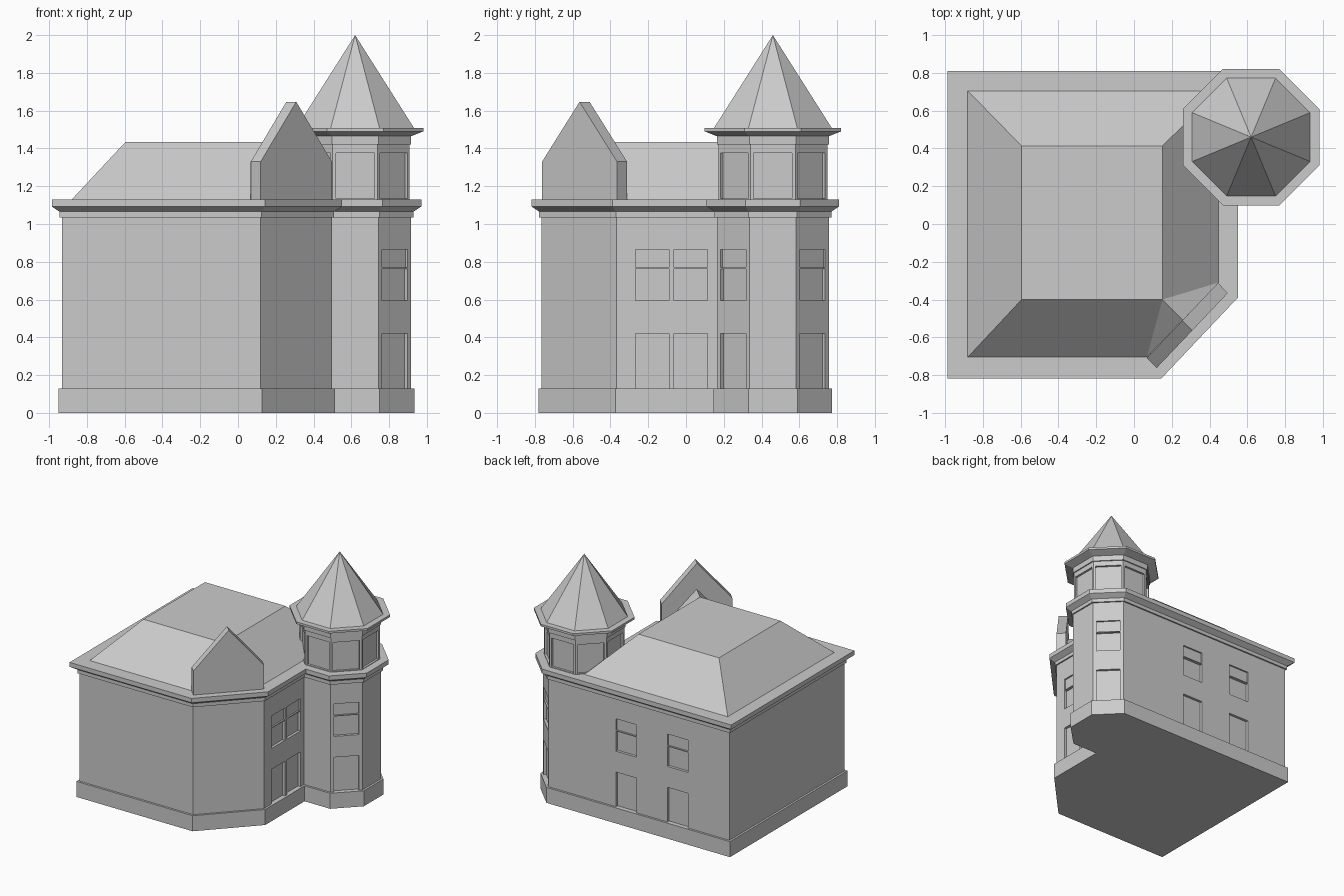
import bpy, bmesh
from math import cos, sin, pi, tan
from mathutils import Matrix, Vector

if "Cube" in bpy.data.objects:
    bpy.data.objects.remove(bpy.data.objects["Cube"])

TX, TY = 0.62, 0.46          # tower centre
APO = 0.297                  # tower wall apothem


def make(name, verts, faces):
    me = bpy.data.meshes.new(name)
    me.from_pydata(verts, [], faces)
    bm = bmesh.new()
    bm.from_mesh(me)
    bmesh.ops.recalc_face_normals(bm, faces=bm.faces)
    bm.to_mesh(me)
    bm.free()
    ob = bpy.data.objects.new(name, me)
    bpy.context.collection.objects.link(ob)
    return ob


def offset(pts, d):
    """Mitred outward offset of a counter-clockwise outline."""
    out = []
    for i, p in enumerate(pts):
        p, a, b = Vector(p), Vector(pts[i - 1]), Vector(pts[(i + 1) % len(pts)])
        e1, e2 = (p - a).normalized(), (b - p).normalized()
        n1, n2 = Vector((e1.y, -e1.x)), Vector((e2.y, -e2.x))
        out.append(p + (n1 + n2) * (d / (1 + n1.dot(n2))))
    return out


def stack(name, outline, profile):
    """Closed solid following an outline; profile is a list of (offset, z)."""
    n = len(outline)
    verts = [(p.x, p.y, z) for d, z in profile for p in offset(outline, d)]
    faces = [(r * n + i, r * n + (i + 1) % n, (r + 1) * n + (i + 1) % n, (r + 1) * n + i)
             for r in range(len(profile) - 1) for i in range(n)]
    faces += [tuple(range(n)), tuple(range(len(verts) - n, len(verts)))]
    return make(name, verts, faces)


def cut(target, boxes):
    """Recess boxes (x, y, facing angle, width, z0, z1, depth) into target."""
    bm = bmesh.new()
    for x, y, a, w, z0, z1, d in boxes:
        m = (Matrix.Translation((x, y, (z0 + z1) / 2)) @ Matrix.Rotation(a, 4, 'Z')
             @ Matrix.Diagonal((2 * d, w, z1 - z0, 1)))
        bmesh.ops.create_cube(bm, size=1, matrix=m)
    me = bpy.data.meshes.new("cutter")
    bm.to_mesh(me)
    bm.free()
    cutter = bpy.data.objects.new("cutter", me)
    bpy.context.collection.objects.link(cutter)
    cutter.hide_render = True
    mod = target.modifiers.new("recesses", 'BOOLEAN')
    mod.operation, mod.solver, mod.object = 'DIFFERENCE', 'EXACT', cutter
    bpy.context.view_layer.objects.active = target
    bpy.ops.object.modifier_apply(modifier=mod.name)
    bpy.data.objects.remove(cutter)


# House outline, with the tower's octagon merged into the back right corner
h = APO * tan(pi / 8)
outline = [(-0.932, -0.765), (0.12, -0.765), (TX - h, -0.367), (TX - h, TY - APO),
           (TX + h, TY - APO), (TX + APO, TY - h), (TX + APO, TY + h),
           (TX + h, TY + APO), (-0.932, TY + APO)]
stack("plinth", outline, [(0.017, 0), (0.017, 0.13)])
walls = stack("walls", outline, [(0, 0.13), (0, 1.04)])
stack("cornice", outline, [(0.012, 1.035), (0.012, 1.065), (0.054, 1.093), (0.054, 1.13)])

# Sash windows above doors: right wall, back wall and two tower facets
q = APO * cos(pi / 4)
bays = [(TX - h, -0.178, 0), (TX - h, 0.026, 0),
        (0.025, TY + APO, pi / 2), (-0.452, TY + APO, pi / 2),
        (TX + q, TY - q, -pi / 4), (TX + q, TY + q, pi / 4)]
boxes = []
for x, y, a in bays:
    w = 0.178 if a == 0 else 0.19
    boxes += [(x, y, a, w, 0.769, 0.866, 0.013), (x, y, a, w, 0.595, 0.762, 0.022),
              (x, y, a, w, 0.12, 0.42, 0.022)]
cut(walls, boxes)

# Tower top storey with one recessed panel per facet
def octagon(apo):
    r = apo / cos(pi / 8)
    return [(TX + r * cos(pi / 8 + i * pi / 4), TY + r * sin(pi / 8 + i * pi / 4))
            for i in range(8)]

UP = 0.288
tower = stack("tower_top", octagon(UP), [(0, 1.125), (0, 1.43)])
cut(tower, [(TX + UP * cos(k * pi / 4), TY + UP * sin(k * pi / 4), k * pi / 4,
             0.205, 1.135, 1.377, 0.018) for k in range(8)])
stack("tower_cornice", octagon(0.297),
      [(0, 1.42), (0, 1.465), (0.064, 1.49), (0.064, 1.508)])

# Tower spire
base = [(x, y, 1.508) for x, y in octagon(0.312)]
make("spire", base + [(TX, TY, 2.0)],
     [(i, (i + 1) % 8, 8) for i in range(8)] + [tuple(range(8))])

# Main hipped roof with flat deck and a small ridge running to the gable
roof = [(-0.88, -0.705, 1.13), (0.068, -0.705, 1.13), (0.447, -0.31, 1.13),
        (0.447, 0.705, 1.13), (-0.88, 0.705, 1.13),
        (-0.595, -0.40, 1.435), (0.15, -0.40, 1.435), (0.15, 0.413, 1.435),
        (-0.595, 0.413, 1.435), (0.258, -0.508, 1.43)]
make("main_roof", roof, [(0, 1, 6, 5), (1, 9, 6), (9, 2, 6), (2, 3, 7, 6), (3, 4, 8, 7),
                         (4, 0, 5, 8), (5, 6, 7, 8), (1, 2, 9), (0, 4, 3, 2, 1)])

# Gable slab over the angled front corner
a, b = Vector((0.12, -0.762, 0)), Vector((0.497, -0.365, 0))
back = Vector((-0.0525, 0.053, 0))
shape = [(0, 1.125), (1, 1.125), (1, 1.33), (0.5, 1.647), (0, 1.33)]
front = [a.lerp(b, t) + Vector((0, 0, z)) for t, z in shape]
make("front_gable", front + [p + back for p in front],
     [(0, 1, 2, 3, 4), (5, 6, 7, 8, 9)]
     + [(i, (i + 1) % 5, (i + 1) % 5 + 5, i + 5) for i in range(5)])
